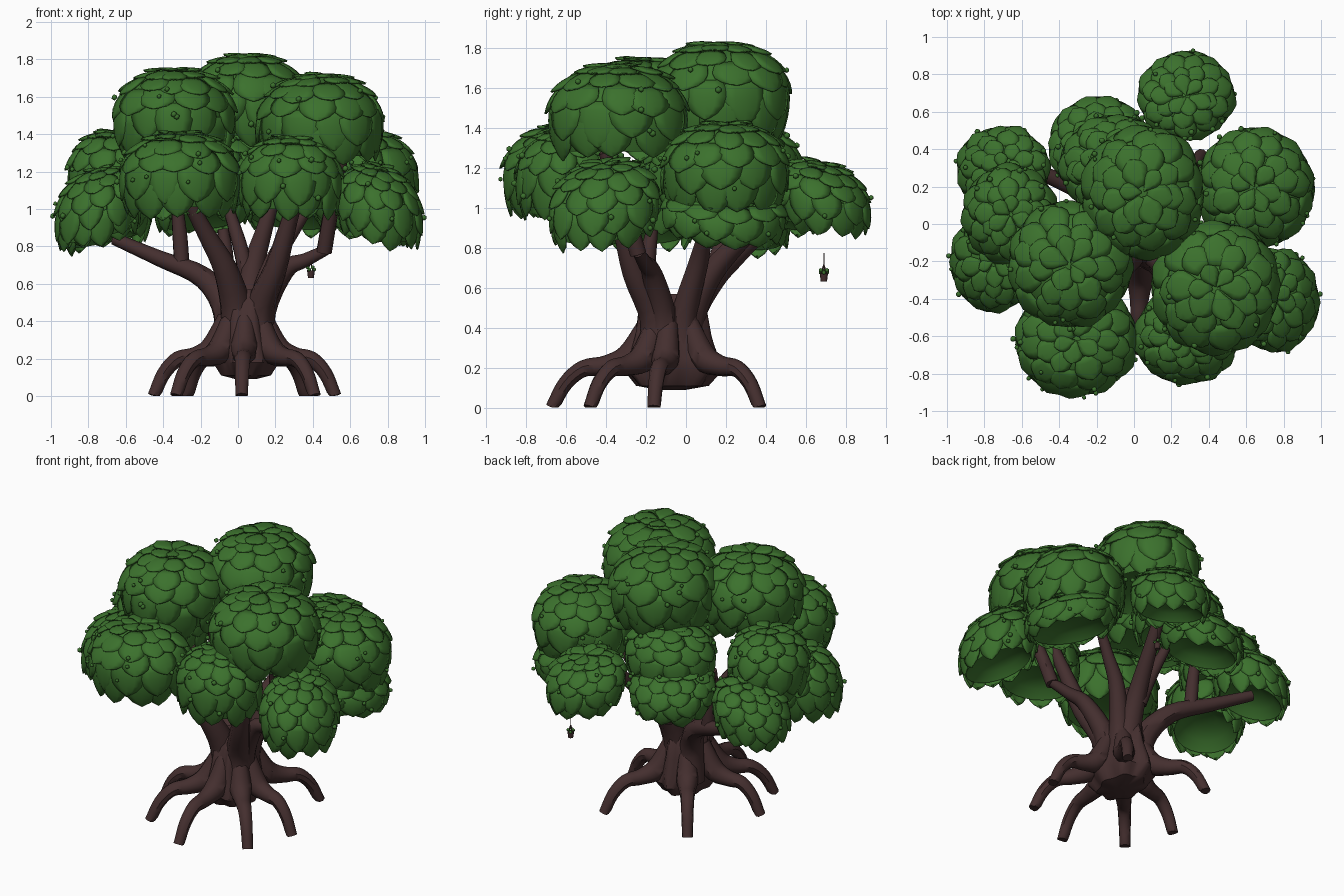
import bpy, bmesh, math, random
from mathutils import Vector

if "Cube" in bpy.data.objects:
    bpy.data.objects.remove(bpy.data.objects["Cube"])

random.seed(4)
TAU = 2 * math.pi


def material(name, rgb):
    m = bpy.data.materials.new(name)
    m.diffuse_color = (*rgb, 1)
    m.use_nodes = True
    m.node_tree.nodes["Principled BSDF"].inputs["Base Color"].default_value = m.diffuse_color
    return m


GREEN = material("leaf green", (0.044, 0.165, 0.026))
BARK = material("dark bark", (0.058, 0.028, 0.028))


def finish(bm, name, mat, angle=40, recalc=True):
    if recalc:
        bmesh.ops.recalc_face_normals(bm, faces=bm.faces[:])
    me = bpy.data.meshes.new(name)
    bm.to_mesh(me)
    bm.free()
    me.materials.append(mat)
    me.shade_smooth()
    me.set_sharp_from_angle(angle=math.radians(angle))
    ob = bpy.data.objects.new(name, me)
    bpy.context.collection.objects.link(ob)
    return ob


def bridge(bm, a, b):
    n = len(a)
    for i in range(n):
        bm.faces.new((a[i], b[i], b[(i + 1) % n], a[(i + 1) % n]))


def spline(pts, steps):
    # Catmull-Rom through (x, y, z, radius) points
    p = [Vector(q) for q in pts]
    p = [2 * p[0] - p[1]] + p + [2 * p[-1] - p[-2]]
    out = []
    for i in range(1, len(p) - 2):
        a, b, c, d = p[i - 1:i + 3]
        for k in range(steps):
            t = k / steps
            out.append((2 * b + (c - a) * t + (2 * a - 5 * b + 4 * c - d) * t * t
                        + (3 * b - a - 3 * c + d) * t ** 3) / 2)
    return out + [p[-2]]


def tube(bm, pts, sides=9, steps=4):
    path = spline(pts, steps)
    pos = [q.to_3d() for q in path]
    side = prev = None
    for i, c in enumerate(pos):
        d = (pos[min(i + 1, len(pos) - 1)] - pos[max(i - 1, 0)]).normalized()
        side = side or d.orthogonal()
        side = (side - d * side.dot(d)).normalized()
        up = d.cross(side)
        ring = []
        for k in range(sides):
            a = TAU * k / sides
            v = c + (side * math.cos(a) + up * math.sin(a)) * path[i][3]
            v.z = max(v.z, 0)
            ring.append(bm.verts.new(v))
        if prev:
            bridge(bm, prev, ring)
        else:
            bm.faces.new(ring[::-1])
        prev = ring
    bm.faces.new(prev)


# Trunk core: fluted, slightly twisted column with a bowl-shaped underside
CX, CY = 0.04, -0.07
bm = bmesh.new()
prev = None
for z, r in [(.09, .06), (.11, .15), (.18, .2), (.25, .19), (.36, .16), (.5, .14), (.57, .08)]:
    ring = []
    for k in range(42):
        a = TAU * k / 42
        f = r * (1 + 0.08 * math.cos(7 * a + 5 * z))
        ring.append(bm.verts.new((CX + .85 * f * math.cos(a), CY + 1.15 * f * math.sin(a), z)))
    if prev:
        bridge(bm, prev, ring)
    else:
        bm.faces.new(ring)
    prev = ring
bm.faces.new(prev)
finish(bm, "trunk", BARK)

# Roots arching out of the trunk like legs, one per foot position
ARCH = [(.2, .42, .05), (.35, .255, .07), (.55, .21, .052), (.74, .195, .043), (.89, .12, .038), (1, 0, .034)]
bm = bmesh.new()
for fx, fy in [(.02, -.67), (.41, -.48), (.52, -.16), (.36, .37), (-.27, .37), (-.45, -.16), (-.33, -.48)]:
    tube(bm, [(CX + (fx - CX) * t, CY + (fy - CY) * t, z, r) for t, z, r in ARCH])
finish(bm, "roots", BARK)

# Branches: strands that run up the trunk, bend at an elbow and reach a tip
LIMBS = [
    ((-.18, .13, .63), (-.66, .35, .84), .07), ((-.07, -.23, .68), (-.27, -.38, 1.05), .078),
    ((.08, .13, .68), (.2, .52, 1.1), .072), ((.2, -.26, .68), (.35, -.4, 1.2), .072),
    ((.25, -.17, .67), (.47, -.24, .78), .062), ((.19, .06, .72), (.4, .14, 1.05), .06),
]
TWIGS = [((-.3, .19, .69), (-.33, .2, 1.05)), ((-.06, -.2, .65), (-.08, -.17, .89)),
         ((.05, .12, .62), (-.05, .25, 1.0)), ((.46, -.24, .77), (.56, -.41, 1.28))]
bm = bmesh.new()
for elbow, tip, r in LIMBS:
    e, t = Vector(elbow), Vector(tip)
    foot = Vector((CX, CY, .2)).lerp(Vector((e.x, e.y, .2)), .45)
    waist = Vector((foot.x, foot.y, .45))
    tube(bm, [(*foot, r * 1.15), (*waist, r * 1.1), (*e, r * .85),
              (*e.lerp(t, .5), r * .62), (*t, r * .48)])
for a, b in TWIGS:
    a, b = Vector(a), Vector(b)
    tube(bm, [(*a, .042), (*(a.lerp(b, .4) + Vector((0, 0, .03))), .04), (*b, .03)])
finish(bm, "branches", BARK)

# Crown clumps: x, y, x radius, y radius, top z, bottom z
CLUMPS = [
    (.05, .17, .33, .36, 1.84, 1.36), (.44, -.34, .345, .36, 1.73, 1.25),
    (-.34, -.215, .335, .34, 1.76, 1.29), (.645, .195, .32, .325, 1.44, .99),
    (.67, .19, .28, .315, 1.13, .86), (.755, -.41, .235, .28, 1.24, .84),
    (.28, .685, .26, .245, 1.24, .91), (-.10, .31, .30, .28, 1.42, 1.03),
    (-.19, .42, .27, .265, 1.21, .91), (-.70, .29, .25, .235, 1.16, .81),
    (-.66, .05, .26, .27, 1.43, 1.0), (-.75, -.2, .235, .27, 1.23, .83),
    (-.31, -.62, .33, .305, 1.42, .98), (.28, -.6, .285, .255, 1.40, .97),
]
RIM = 120  # polar angle where a dome ends
# Leaf rows: start angle, leaf count, leaf length in degrees
ROWS = [(1, 6, 23), (15, 9, 27), (32, 11, 31), (52, 11, 35), (72, 11, 38), (88, 11, 37)]


def surface(c, deg, phi, lift=0.0):
    # Point on a clump: squashed ball; the low and outer clumps droop outward
    x, y, rx, ry, zt, zb = c
    t = math.radians(deg)
    zc = zb + 0.45 * (zt - zb)
    h = zt - zc if deg < 90 else (zc - zb) / -math.cos(math.radians(RIM + 4))
    s = max(math.sin(t), 0) ** 0.92
    dx = (rx - .025 + lift) * s * math.cos(phi)
    dy = (ry - .025 + lift) * s * math.sin(phi)
    droop = .24 if zb < .92 else 0
    z = zc + (h - .02 + lift) * math.cos(t) - droop * (dx * x + dy * y) / math.hypot(x, y)
    return Vector((x + dx, y + dy, z))


for num, c in enumerate(CLUMPS, 1):
    # Inner dome with a hollowed underside
    bm = bmesh.new()
    prev = None
    for i in range(9):
        ring = [bm.verts.new(surface(c, 2 + (RIM - 2) * i / 8, TAU * k / 24)) for k in range(24)]
        if prev:
            bridge(bm, prev, ring)
        else:
            bm.faces.new(ring)
        prev = ring
    mid = sum((v.co for v in prev), Vector()) / 24
    rim = [v.co.copy() for v in prev]
    for f, up in ((.75, .05), (.35, .08)):
        ring = [bm.verts.new(mid.lerp(p, f) + Vector((0, 0, up))) for p in rim]
        bridge(bm, prev, ring)
        prev = ring
    bm.faces.new(prev)
    finish(bm, f"crown_dome_{num}", GREEN, 50)

    # Overlapping leaf shingles, rounded toward the tip
    bm = bmesh.new()
    for row, (t0, n, span) in enumerate(ROWS):
        for k in range(n):
            phi = TAU * (k + .5 * (row % 2) + random.uniform(-.2, .2)) / n + num
            start = t0 + random.uniform(-1, 4)
            length = span + random.uniform(-5, 4)
            wide = math.pi / n * random.uniform(1.1, 1.35)
            top = random.uniform(.014, .03)
            prev = None
            for i in range(7):
                s = math.sin(i / 6 * math.pi / 2)
                w = max(.06, (1 - s ** 3) ** .75 * (.8 + .5 * s))
                line = [bm.verts.new(surface(c, start + length * s, phi + wide * w * v / 2,
                                             .004 + top * s + .006 * (1 - v * v / 4)))
                        for v in range(-2, 3)]
                if prev:
                    for j in range(4):
                        bm.faces.new((prev[j], line[j], line[j + 1], prev[j + 1]))
                prev = line
    leaves = finish(bm, f"crown_leaves_{num}", GREEN, 40, recalc=False)
    sol = leaves.modifiers.new("thickness", 'SOLIDIFY')
    sol.thickness = 0.012
    sol.offset = -1

    # Small round buds on the leaves
    bm = bmesh.new()
    for k in range(11):
        p = surface(c, random.uniform(45, 112), random.uniform(0, TAU), .032)
        r = bmesh.ops.create_icosphere(bm, subdivisions=1, radius=random.uniform(.012, .018))
        bmesh.ops.translate(bm, verts=r["verts"], vec=p)
    finish(bm, f"buds_{num}", GREEN, 60)

# Small hanging pot at the back
PX, PY = .39, .69
bm = bmesh.new()
tube(bm, [(PX, PY, .632, .016), (PX, PY, .672, .021)], 10, 2)
finish(bm, "hanging_pot", BARK)
bm = bmesh.new()
tube(bm, [(PX, PY, .715, .0025), (PX, PY, .775, .0025)], 5, 1)
plant = bmesh.new()
for k in range(6):
    a = TAU * k / 6
    x, y = PX + .018 * math.cos(a), PY + .018 * math.sin(a)
    if k % 2:
        tube(bm, [(x, y, .67, .003), (PX, PY, .718, .003)], 5, 1)
    r = bmesh.ops.create_icosphere(plant, subdivisions=1, radius=.011)
    bmesh.ops.translate(plant, verts=r["verts"], vec=(x, y, .676 + .012 * (k % 2)))
finish(bm, "pot_cords", BARK)
finish(plant, "pot_plant", GREEN, 60)
